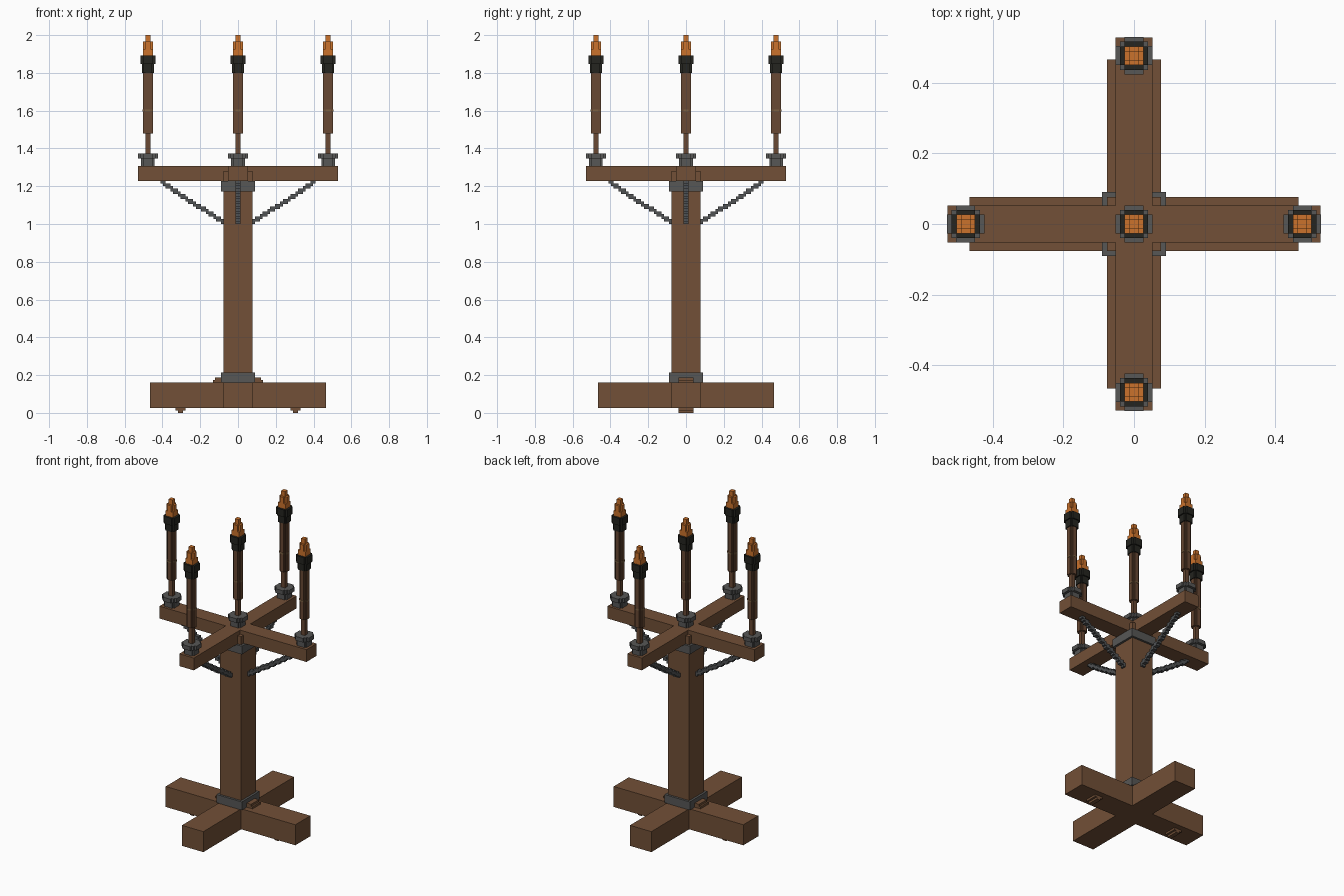
import bpy, bmesh

if "Cube" in bpy.data.objects:
    bpy.data.objects.remove(bpy.data.objects["Cube"])

U = 2 / 150  # small block size used throughout


def mat(name, r, g, b):
    m = bpy.data.materials.new(name)
    m.diffuse_color = (r, g, b, 1)
    m.use_nodes = True
    m.node_tree.nodes["Principled BSDF"].inputs["Base Color"].default_value = m.diffuse_color
    return m


WOOD = mat("brown wood", 0.168, 0.080, 0.038)
STICK = mat("dark wood", 0.140, 0.066, 0.033)
IRON = mat("grey iron", 0.095, 0.095, 0.093)
CHAIN = mat("chain iron", 0.080, 0.085, 0.088)
CHAR = mat("charred head", 0.018, 0.018, 0.014)
BAND = mat("tan binding", 0.200, 0.120, 0.055)
FLAME = mat("orange flame", 0.60, 0.17, 0.025)


def build(name, boxes, material):
    """One object from boxes given as (x0, x1, y0, y1, z0, z1)."""
    bm = bmesh.new()
    for x0, x1, y0, y1, z0, z1 in boxes:
        v = bmesh.ops.create_cube(bm, size=1)["verts"]
        for p in v:
            p.co = ((x0 + x1) / 2 + p.co.x * (x1 - x0),
                    (y0 + y1) / 2 + p.co.y * (y1 - y0),
                    (z0 + z1) / 2 + p.co.z * (z1 - z0))
    me = bpy.data.meshes.new(name)
    bm.to_mesh(me)
    bm.free()
    me.materials.append(material)
    ob = bpy.data.objects.new(name, me)
    bpy.context.collection.objects.link(ob)
    return ob


def block(hx, hy, z0, z1, cx=0, cy=0):
    return (cx - hx, cx + hx, cy - hy, cy + hy, z0, z1)


def cross(a, b, z0, z1, cx=0, cy=0):
    """Plus-shaped section: long half-width a, short half-width b."""
    return [block(a, b, z0, z1, cx, cy), block(b, a, z0, z1, cx, cy)]


def frame(a, b, z0, z1):
    """Square collar with outer half-width a and inner half-width b."""
    return [(-a, a, b, a, z0, z1), (-a, a, -a, -b, z0, z1),
            (b, a, -b, b, z0, z1), (-a, -b, -b, b, z0, z1)]


# foot beams, post and upper arms
build("foot_beams", cross(35 * U, 0.077, 2 * U, 12 * U), WOOD)
build("post", [block(0.077, 0.077, 12 * U, 96 * U)], WOOD)
build("upper_arms", cross(0.529, 0.052, 92 * U, 98 * U), WOOD)

# iron collars
build("lower_collar", frame(0.091, 0.077, 12 * U, 16 * U), IRON)
build("upper_collar", frame(0.091, 0.077, 88 * U, 92 * U), IRON)

# wooden pegs and foot pads, along x only
for s, side in ((-1, "left"), (1, "right")):
    build("peg_" + side, [block(0.022, 0.04, 12 * U, 13 * U, s * 0.111),
                          block(0.016, 0.04, 13 * U, 14 * U, s * 0.106)], WOOD)
    build("foot_pad_" + side, [block(0.027, 0.04, U, 2 * U, s * 0.305),
                               block(0.0135, 0.04, 0, U, s * 0.305)], WOOD)

# stepped chains from post to arms
steps = 25
for k, side in enumerate(("right", "back", "left", "front")):
    boxes = []
    for i in range(steps):
        x = 0.077 + i * U
        z = 75 * U + round(i * 15.5 / (steps - 1)) * U
        boxes.append((x, x + U, -U, U, z, min(z + 2 * U, 92 * U)))
    ob = build("chain_" + side, boxes, CHAIN)
    ob.rotation_euler.z = k * 1.57079633

# torches: one in the centre and one on each arm end
R = 0.477
for tag, x, y in (("centre", 0, 0), ("left", -R, 0), ("right", R, 0),
                  ("front", 0, -R), ("back", 0, R)):
    def n(part):
        return "torch_" + part + "_" + tag

    c = (x, y)
    build(n("cup"), cross(0.036, 0.027, 98 * U, 101 * U, *c)
          + cross(0.053, 0.027, 101 * U, 103 * U, *c)
          + [block(0.04, 0.04, 101 * U, 103 * U, *c)], IRON)
    build(n("stick"), [block(U, U, 103 * U, 111 * U, *c)], STICK)
    build(n("handle"), cross(2 * U, U, 111 * U, 135 * U, *c)
          + [block(1.5 * U, 1.5 * U, 111 * U, 135 * U, *c)], STICK)
    build(n("binding"), cross(2 * U + 0.001, U + 0.001, 1.595, 1.605, *c), BAND)
    build(n("head"), cross(0.032, 0.022, 135 * U, 139 * U, *c)
          + cross(3 * U, 2 * U, 138.5 * U, 142 * U, *c), CHAR)
    build(n("flame"), [block(2 * U, 2 * U, 142 * U, 144.5 * U, *c)]
          + cross(2 * U, U, 144.5 * U, 147.5 * U, *c)
          + [block(U, U, 147.5 * U, 150 * U, *c)], FLAME)
